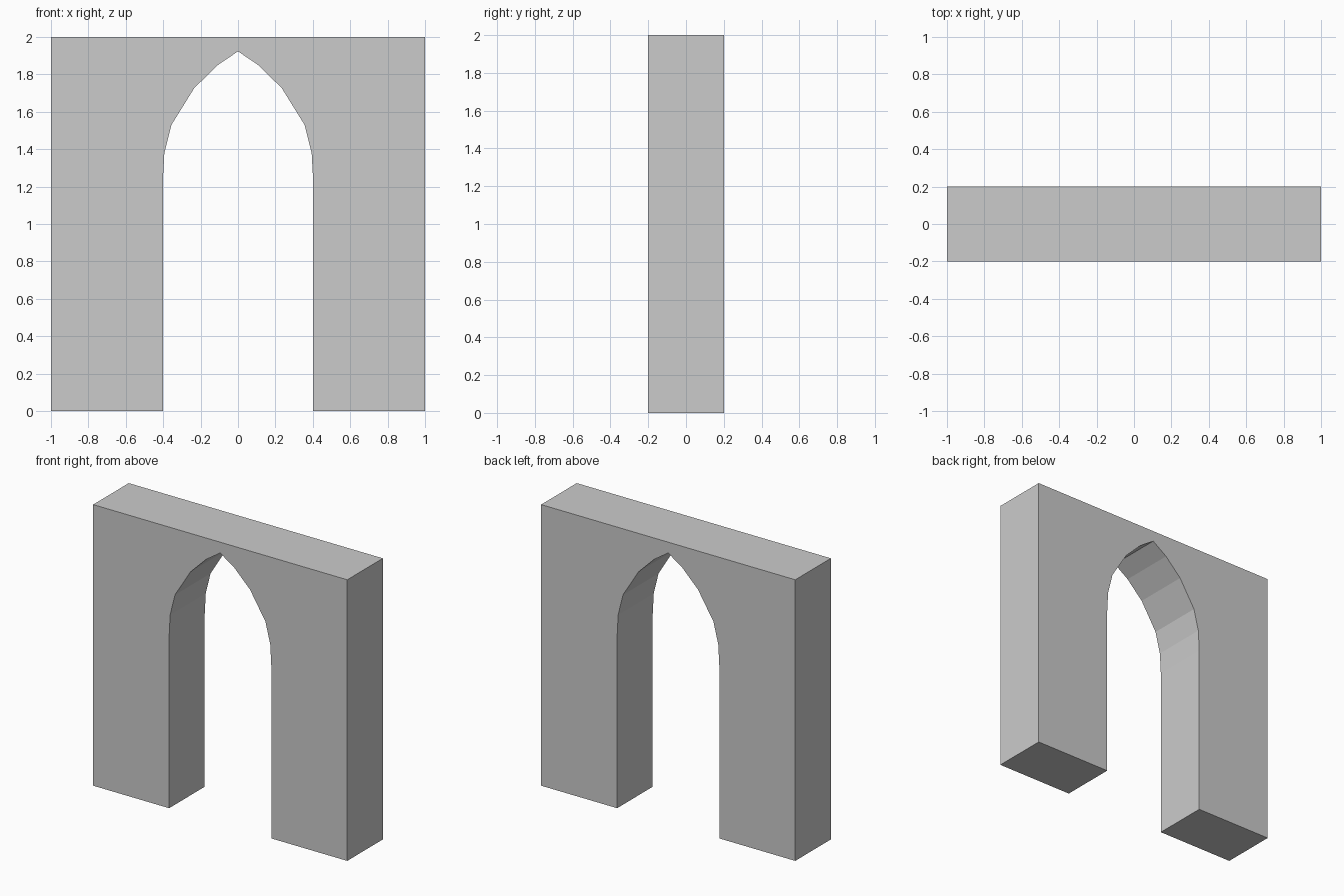
import bpy, bmesh
from mathutils import Vector

if "Cube" in bpy.data.objects:
    bpy.data.objects.remove(bpy.data.objects["Cube"])

DEPTH = 0.4

# Right half of the opening, from the floor up to just below the apex
half = [(0.402, 0.0), (0.402, 1.228), (0.394, 1.378), (0.356, 1.53),
        (0.235, 1.725), (0.112, 1.847)]
apex = [(0.0, 1.923)]

# Full wall outline: opening, then the outer rectangle
opening = half + apex + [(-x, z) for x, z in reversed(half)]
outline = opening + [(-1, 0), (-1, 2), (1, 2), (1, 0)]

# Extrude the outline through the wall thickness
bm = bmesh.new()
front = bm.faces.new([bm.verts.new((x, -DEPTH / 2, z)) for x, z in outline])
ext = bmesh.ops.extrude_face_region(bm, geom=[front], use_keep_orig=True)
moved = [g for g in ext["geom"] if isinstance(g, bmesh.types.BMVert)]
bmesh.ops.translate(bm, verts=moved, vec=Vector((0, DEPTH, 0)))
bmesh.ops.recalc_face_normals(bm, faces=bm.faces)

mesh = bpy.data.meshes.new("arch_wall")
bm.to_mesh(mesh)
bm.free()
wall = bpy.data.objects.new("arch_wall", mesh)
bpy.context.collection.objects.link(wall)
